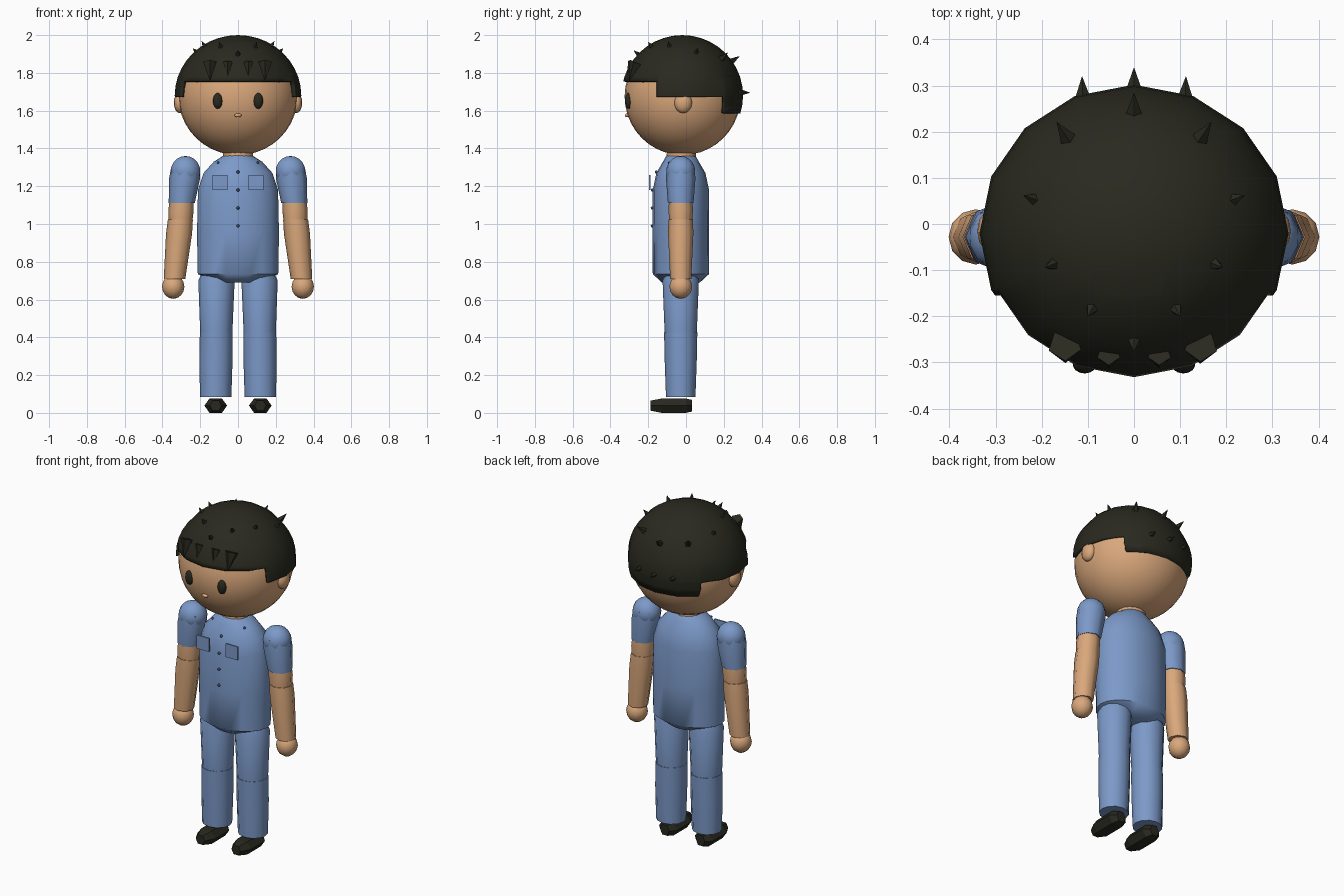
import bpy, bmesh, math
from mathutils import Vector

if "Cube" in bpy.data.objects:
    bpy.data.objects.remove(bpy.data.objects["Cube"])


def material(name, rgb):
    m = bpy.data.materials.new(name)
    m.diffuse_color = (*rgb, 1)
    m.use_nodes = True
    m.node_tree.nodes["Principled BSDF"].inputs["Base Color"].default_value = m.diffuse_color
    return m


SKIN = material("skin", (0.70, 0.39, 0.20))
BLUE = material("denim_blue", (0.20, 0.32, 0.58))
NAVY = material("button_navy", (0.05, 0.09, 0.20))
DARK = material("dark_hair", (0.022, 0.022, 0.014))


def finish(name, bm, mat, angle=50):
    bmesh.ops.recalc_face_normals(bm, faces=bm.faces)
    me = bpy.data.meshes.new(name)
    bm.to_mesh(me)
    bm.free()
    me.materials.append(mat)
    ob = bpy.data.objects.new(name, me)
    bpy.context.collection.objects.link(ob)
    if angle:
        bpy.context.view_layer.objects.active = ob
        ob.select_set(True)
        bpy.ops.object.shade_smooth_by_angle(angle=math.radians(angle))
        ob.select_set(False)
    return ob


def loft(name, rings, mat, sides=16, angle=50):
    """Stack of elliptical rings (x, y, z, rx, ry) with closed ends."""
    bm = bmesh.new()
    loops = []
    for x, y, z, rx, ry in rings:
        loops.append([bm.verts.new((x + rx * math.cos(2 * math.pi * i / sides),
                                    y + ry * math.sin(2 * math.pi * i / sides), z))
                      for i in range(sides)])
    for a, b in zip(loops, loops[1:]):
        for i in range(sides):
            j = (i + 1) % sides
            bm.faces.new((a[i], a[j], b[j], b[i]))
    bm.faces.new(loops[0])
    bm.faces.new(loops[-1])
    return finish(name, bm, mat, angle)


def ball_mesh(loc, size, seg, rings):
    bm = bmesh.new()
    bmesh.ops.create_uvsphere(bm, u_segments=seg, v_segments=rings, radius=1)
    bmesh.ops.scale(bm, vec=size, verts=bm.verts)
    bmesh.ops.translate(bm, vec=loc, verts=bm.verts)
    return bm


def ball(name, loc, size, mat, seg=16, rings=10, angle=60):
    return finish(name, ball_mesh(loc, size, seg, rings), mat, angle)


def spike(name, base, direction, radius, length, sides=5):
    bm = bmesh.new()
    bmesh.ops.create_cone(bm, cap_ends=True, segments=sides, radius1=radius,
                          radius2=0, depth=length)
    ob = finish(name, bm, DARK, 0)
    d = Vector(direction).normalized()
    ob.rotation_mode = 'QUATERNION'
    ob.rotation_quaternion = d.to_track_quat('Z', 'Y')
    ob.location = Vector(base) + d * length / 2


def plate(name, loc, size, mat):
    bm = bmesh.new()
    bmesh.ops.create_cube(bm, size=1)
    bmesh.ops.scale(bm, vec=size, verts=bm.verts)
    bmesh.ops.translate(bm, vec=loc, verts=bm.verts)
    return finish(name, bm, mat, 0)


# Head, neck and mouth
ball("head", (0, -0.018, 1.675), (0.315, 0.307, 0.31), SKIN, 32, 20)
loft("neck", [(0, -0.025, 1.33, 0.08, 0.08), (0, -0.025, 1.40, 0.08, 0.075)], SKIN)
ball("mouth", (0, -0.312, 1.575), (0.02, 0.012, 0.01), SKIN, 10, 6)

# Hair cap: sphere cut along a stepped hairline
HAIR_C = Vector((0, -0.02, 1.68))
HAIR_R = Vector((0.335, 0.322, 0.32))
bm = ball_mesh(HAIR_C, HAIR_R, 16, 20)
for co, no in (((0, 0, 1.755), (0, 0, 1)), ((0, 0, 1.672), (0, 0, 1)),
               ((0, 0, 1.585), (0, 0, 1)), ((0, -0.155, 0), (0, 1, 0)),
               ((0, 0.2, 0), (0, 1, 0))):
    bmesh.ops.bisect_plane(bm, geom=bm.verts[:] + bm.edges[:] + bm.faces[:],
                           plane_co=co, plane_no=no, dist=1e-5)


def hairline(y):
    return 1.755 if y < -0.155 else 1.672 if y < 0.2 else 1.585


def below_hairline(f):
    c = f.calc_center_median()
    return c.z < hairline(c.y)


bmesh.ops.delete(bm, geom=[f for f in bm.faces if below_hairline(f)], context='FACES')
hair = finish("hair_cap", bm, DARK)
shell = hair.modifiers.new("thickness", 'SOLIDIFY')
shell.thickness = 0.02
shell.offset = -1

# Short spikes standing off the hair
spots = [(0, -0.255), (0, 0.245)]
for s in (-1, 1):
    spots += [(s * 0.22, 0.055), (s * 0.177, -0.088), (s * 0.092, -0.185), (s * 0.147, 0.19)]
for x, y in spots:
    dx, dy = x / HAIR_R.x, (y - HAIR_C.y) / HAIR_R.y
    n = Vector((dx, dy, math.sqrt(max(0, 1 - dx * dx - dy * dy))))
    base = HAIR_C + Vector(a * b for a, b in zip(n, HAIR_R)) * 0.965
    long = y > 0.15
    spike("hair_spike", base, n, 0.021 if long else 0.017, 0.06 if long else 0.042)
for x in (-0.11, 0, 0.11):
    y = 0.285 - 1.6 * x * x
    spike("back_spike", (x, y - 0.015, 1.695), (x * 0.35, 1, 0.0), 0.026, 0.07)

# Fringe locks pointing down over the forehead
for x, r, l in ((-0.15, 0.037, 0.105), (-0.055, 0.026, 0.085),
                (0.055, 0.026, 0.085), (0.145, 0.037, 0.105)):
    spike("fringe_lock", (x, -0.285 + 1.0 * x * x, 1.855), (-x * 0.1, -0.4, -1), r, l)

# Torso
torso = [(0.69, 0.11, 0.10), (0.735, 0.213, 0.149), (0.95, 0.217, 0.15),
         (1.18, 0.212, 0.149), (1.27, 0.182, 0.13), (1.33, 0.128, 0.095),
         (1.36, 0.08, 0.078), (1.372, 0.05, 0.06)]
loft("shirt", [(0, -0.027, z, rx, ry) for z, rx, ry in torso], BLUE, 20)
for z, y in ((1.275, -0.157), (1.18, -0.178), (1.085, -0.179), (0.99, -0.179)):
    ball("button", (0, y, z), (0.008, 0.008, 0.008), NAVY, 8, 6)

for s in (-1, 1):
    # Face details
    ball("eye", (s * 0.107, -0.304, 1.652), (0.026, 0.02, 0.042), DARK, 14, 10)
    ball("ear", (s * 0.308, -0.015, 1.642), (0.032, 0.047, 0.055), SKIN, 12, 8)

    # Shirt details
    plate("pocket", (s * 0.095, -0.192, 1.22), (0.08, 0.009, 0.08), BLUE)
    ball("collar_button", (s * 0.105, -0.088, 1.325), (0.007, 0.007, 0.007), NAVY, 8, 6)

    # Arm, slightly splayed outward
    ya = -0.028
    ball("shoulder", (s * 0.278, ya, 1.28), (0.08, 0.076, 0.08), BLUE, 14, 10)
    loft("sleeve", [(s * 0.278, ya, 1.30, 0.076, 0.074), (s * 0.283, ya, 1.24, 0.082, 0.078),
                    (s * 0.298, ya, 1.11, 0.069, 0.068)], BLUE, 8, 60)
    loft("elbow", [(s * 0.298, ya, 1.13, 0.064, 0.062), (s * 0.302, ya, 1.07, 0.067, 0.065),
                   (s * 0.304, ya, 1.01, 0.062, 0.06)], SKIN, 8, 60)
    loft("forearm", [(s * 0.305, ya, 1.025, 0.066, 0.065), (s * 0.312, ya, 0.95, 0.069, 0.067),
                     (s * 0.336, ya, 0.71, 0.057, 0.056)], SKIN, 8, 60)
    ball("hand", (s * 0.343, ya, 0.668), (0.059, 0.06, 0.064), SKIN, 12, 8)

    # Leg
    yl = -0.028
    loft("thigh", [(s * 0.108, yl, 0.76, 0.075, 0.075), (s * 0.114, yl, 0.70, 0.096, 0.096),
                   (s * 0.115, yl, 0.42, 0.085, 0.085)], BLUE, 12, 60)
    loft("shin", [(s * 0.115, yl, 0.425, 0.087, 0.088), (s * 0.117, yl, 0.28, 0.088, 0.085),
                  (s * 0.118, yl, 0.085, 0.083, 0.078)], BLUE, 12, 60)

    # Shoe: hexagonal section lofted from heel to toe
    bm = bmesh.new()
    rings = []
    for y, w, h in ((0.033, 0.5, 0.8), (0.0, 1, 1), (-0.13, 1, 1), (-0.187, 0.5, 0.7)):
        rings.append([bm.verts.new((s * 0.118 + px * w, y, 0.039 + pz * h))
                      for px, pz in ((-0.06, 0), (-0.033, -0.039), (0.033, -0.039),
                                     (0.06, 0), (0.033, 0.037), (-0.033, 0.037))])
    for a, b in zip(rings, rings[1:]):
        for i in range(6):
            bm.faces.new((a[i], a[(i + 1) % 6], b[(i + 1) % 6], b[i]))
    bm.faces.new(rings[0])
    bm.faces.new(rings[-1])
    finish("shoe", bm, DARK, 0)
